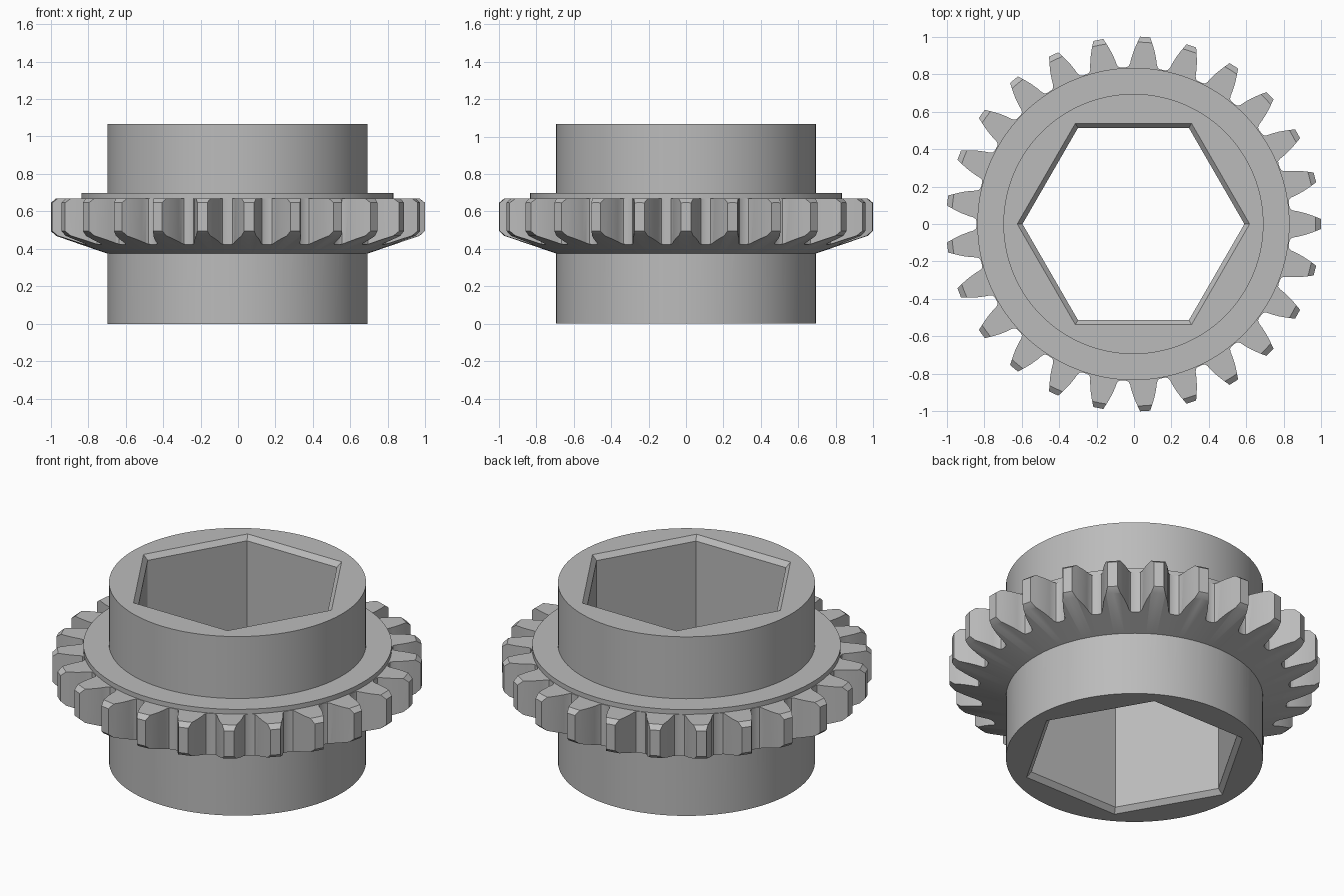
import bpy, bmesh
from math import cos, sin, pi, atan2, hypot

TEETH, SEGMENTS, SHIFT = 25, 150, -0.003

if bpy.data.objects.get("Cube"):
    bpy.data.objects.remove(bpy.data.objects["Cube"])

steel = bpy.data.materials.new("grey_steel")
steel.use_nodes = True
colour = (0.5, 0.5, 0.5, 1)
steel.diffuse_color = colour
steel.node_tree.nodes["Principled BSDF"].inputs["Base Color"].default_value = colour


def stack(name, rings):
    """Closed solid skinned through equal-length rings of points, bottom to top."""
    bm = bmesh.new()
    loops = [[bm.verts.new(p) for p in ring] for ring in rings]
    n = len(loops[0])
    bm.faces.new(loops[0][::-1])
    bm.faces.new(loops[-1])
    for low, high in zip(loops, loops[1:]):
        for i in range(n):
            j = (i + 1) % n
            bm.faces.new((low[i], low[j], high[j], high[i]))
    bmesh.ops.recalc_face_normals(bm, faces=bm.faces)
    mesh = bpy.data.meshes.new(name)
    bm.to_mesh(mesh)
    bm.free()
    mesh.materials.append(steel)
    obj = bpy.data.objects.new(name, mesh)
    bpy.context.collection.objects.link(obj)
    return obj


def lathe(name, profile, sides=SEGMENTS):
    angles = [2 * pi * i / sides for i in range(sides)]
    return stack(name, [[(r * cos(a), r * sin(a), z) for a in angles] for r, z in profile])


def combine(obj, other, operation):
    mod = obj.modifiers.new(operation, "BOOLEAN")
    mod.operation, mod.object, mod.solver = operation, other, "EXACT"
    bpy.context.view_layer.objects.active = obj
    bpy.ops.object.modifier_apply(modifier=mod.name)
    bpy.data.objects.remove(other)


# Toothed blank: half a tooth as (radius, half width), mirrored and repeated
flank = [(0.832, 0.092), (0.838, 0.079), (0.852, 0.072), (0.88, 0.067),
         (0.92, 0.057), (0.96, 0.043), (1.0, 0.027)]
tooth = [(x, -w) for x, w in flank] + [(x, w) for x, w in reversed(flank)]
outline = []
for t in range(TEETH):
    for x, y in tooth:
        r, a = hypot(x, y) if x < 1 else 1.0, atan2(y, x) + 2 * pi * t / TEETH
        outline.append((r * cos(a), r * sin(a)))
gear = stack("toothed_hub", [[(x, y, z) for x, y in outline] for z in (0.2, 0.67)])

# Conical underside and chamfered tooth tips
envelope = lathe("tooth_envelope", [(0.6, 0.343), (0.972, 0.47), (1.002, 0.497),
                                    (1.002, 0.645), (0.965, 0.675), (0.965, 0.8)])
combine(gear, envelope, "INTERSECT")

# Central sleeve with a thin shoulder above the teeth
sleeve = lathe("sleeve", [(0.694, 0), (0.694, 0.66), (0.833, 0.66), (0.833, 0.698),
                          (0.694, 0.698), (0.694, 1.067)])
combine(gear, sleeve, "UNION")

# Hexagonal bore, chamfered at both mouths
bore = lathe("hex_bore", [(0.65, -0.03), (0.592, 0.028), (0.592, 1.039), (0.65, 1.097)], 6)
combine(gear, bore, "DIFFERENCE")

gear.location.x = SHIFT
bpy.ops.object.select_all(action="DESELECT")
gear.select_set(True)
bpy.context.view_layer.objects.active = gear
bpy.ops.object.shade_smooth_by_angle(angle=pi / 7)
